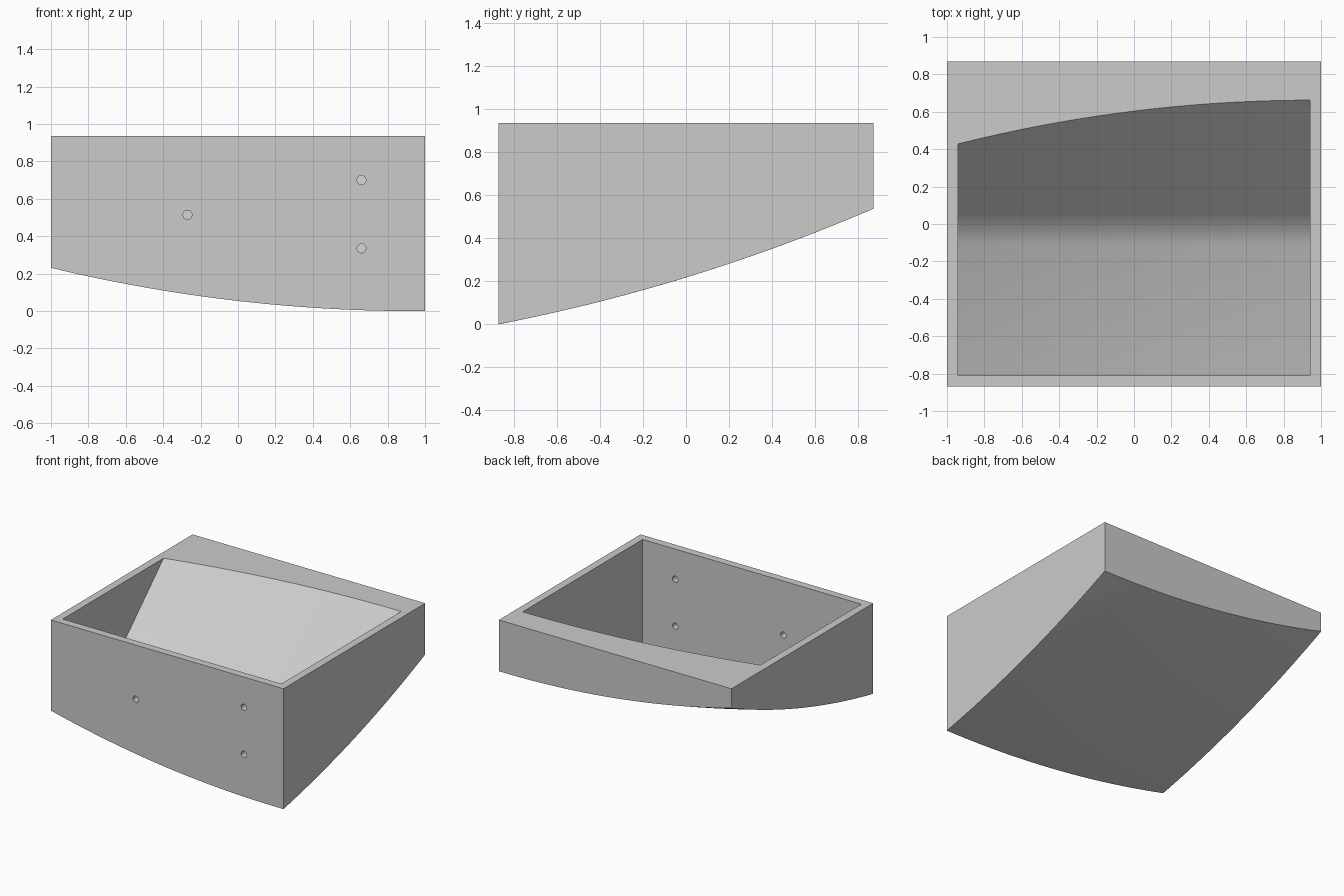
import bpy
import bmesh
from math import sqrt, radians
from mathutils import Matrix

if "Cube" in bpy.data.objects:
    bpy.data.objects.remove(bpy.data.objects["Cube"], do_unlink=True)

HALF_X, HALF_Y, TOP, WALL = 1.0, 0.87, 0.935, 0.06
RADIUS, CX, CY, CZ = 8.5, 0.95, -2.49, 8.344   # sphere that shapes the underside
RAMP_Y, RAMP_SLOPE = -0.03, 0.96               # where the inner floor turns into a ramp

grey = bpy.data.materials.new("plain grey")
grey.use_nodes = True
grey.diffuse_color = (0.6, 0.6, 0.6, 1)
grey.node_tree.nodes["Principled BSDF"].inputs["Base Color"].default_value = (0.6, 0.6, 0.6, 1)


def underside(x, y):
    return CZ - sqrt(RADIUS ** 2 - (x - CX) ** 2 - (y - CY) ** 2)


def inner_floor(x, y):
    y_flat = min(y, RAMP_Y)
    shell = CZ - sqrt((RADIUS - WALL) ** 2 - (x - CX) ** 2 - (y_flat - CY) ** 2)
    return shell + RAMP_SLOPE * (y - y_flat)


def spread(start, end, count):
    return [start + (end - start) * i / count for i in range(count + 1)]


def add_object(name, bm):
    bmesh.ops.recalc_face_normals(bm, faces=bm.faces)
    mesh = bpy.data.meshes.new(name)
    bm.to_mesh(mesh)
    bm.free()
    mesh.materials.append(grey)
    obj = bpy.data.objects.new(name, mesh)
    bpy.context.collection.objects.link(obj)
    return obj


def block_over_surface(name, xs, ys, surface, top):
    """Solid with straight sides and a flat top, standing on a curved surface."""
    bm = bmesh.new()
    rows = [[bm.verts.new((x, y, surface(x, y))) for x in xs] for y in ys]
    for low, high in zip(rows, rows[1:]):
        for i in range(len(xs) - 1):
            bm.faces.new((low[i], low[i + 1], high[i + 1], high[i]))
    # Four walls, each one face under a straight top edge
    corners = [bm.verts.new((x, y, top)) for x, y in
               ((xs[0], ys[0]), (xs[-1], ys[0]), (xs[-1], ys[-1]), (xs[0], ys[-1]))]
    edges = [rows[0], [r[-1] for r in rows], rows[-1][::-1], [r[0] for r in rows][::-1]]
    for i, edge in enumerate(edges):
        bm.faces.new(edge + [corners[(i + 1) % 4], corners[i]])
    bm.faces.new(corners)
    return add_object(name, bm)


# Outer block with its spherical underside
tray = block_over_surface("curved_tray", spread(-HALF_X, HALF_X, 24),
                          spread(-HALF_Y, HALF_Y, 24), underside, TOP)

# Cavity: floor parallel to the underside, then a ramp up to the back rim
inner_x, inner_y = HALF_X - WALL, HALF_Y - WALL
cavity = block_over_surface("cavity_cutter", spread(-inner_x, inner_x, 24),
                            spread(-inner_y, RAMP_Y, 10) + spread(RAMP_Y, inner_y, 10)[1:],
                            inner_floor, 2.0)

# Three round holes through the front wall
bm = bmesh.new()
for x, z in ((-0.27, 0.515), (0.66, 0.70), (0.66, 0.335)):
    place = Matrix.Translation((x, -HALF_Y + WALL / 2, z)) @ Matrix.Rotation(radians(90), 4, 'X')
    bmesh.ops.create_cone(bm, cap_ends=True, segments=24, radius1=0.024, radius2=0.024,
                          depth=WALL * 2, matrix=place)
holes = add_object("hole_cutter", bm)

bpy.context.view_layer.objects.active = tray
for cutter in (cavity, holes):
    cutter.hide_render = True
    mod = tray.modifiers.new(cutter.name, 'BOOLEAN')
    mod.operation = 'DIFFERENCE'
    mod.solver = 'EXACT'
    mod.object = cutter
    bpy.ops.object.modifier_apply(modifier=mod.name)
    bpy.data.objects.remove(cutter, do_unlink=True)

# Smooth the curved surfaces, keep the rims sharp
bpy.ops.object.select_all(action='DESELECT')
tray.select_set(True)
bpy.ops.object.shade_smooth_by_angle(angle=radians(32))
